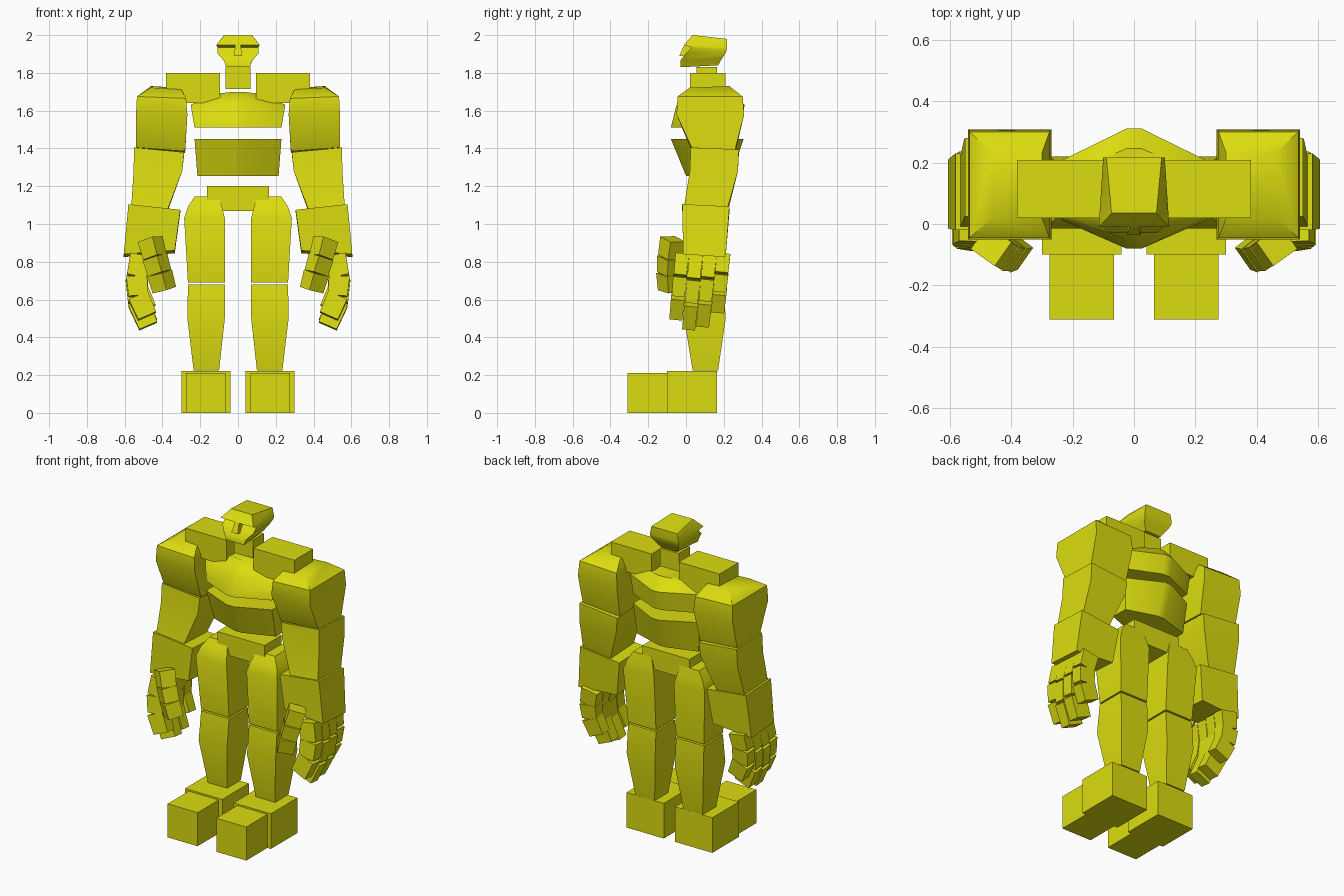
import bpy, math
from mathutils import Vector, Matrix

if "Cube" in bpy.data.objects:
    bpy.data.objects.remove(bpy.data.objects["Cube"])

yellow = bpy.data.materials.new("yellow")
yellow.diffuse_color = (0.72, 0.72, 0.005, 1)
yellow.use_nodes = True
yellow.node_tree.nodes["Principled BSDF"].inputs["Base Color"].default_value = yellow.diffuse_color


def finish(name, verts, faces, mirror):
    me = bpy.data.meshes.new(name)
    me.from_pydata(verts, [], faces)
    me.materials.append(yellow)
    ob = bpy.data.objects.new(name, me)
    bpy.context.collection.objects.link(ob)
    me.shade_smooth()
    me.set_sharp_from_angle(angle=math.radians(45))
    if mirror:
        ob.modifiers.new("mirror", 'MIRROR').use_mirror_merge = False
    return ob


def loft(name, rings, mirror=False):
    """Skin closed rings, listed from bottom to top, counter-clockwise."""
    n = len(rings[0])
    verts = [v for r in rings for v in r]
    faces = [tuple(reversed(range(n))), tuple(range(len(verts) - n, len(verts)))]
    for k in range(len(rings) - 1):
        for i in range(n):
            j = (i + 1) % n
            faces.append((k * n + i, k * n + j, (k + 1) * n + j, (k + 1) * n + i))
    return finish(name, verts, faces, mirror)


def rect(x0, x1, y0, y1, z, dx=0.0, dy=0.0):
    """Rectangle ring; dx and dy are height changes towards +x and the back."""
    return [(x0, y0, z), (x1, y0, z + dx), (x1, y1, z + dx + dy), (x0, y1, z + dy)]


def box(name, x0, x1, y0, y1, z0, z1, mirror=False):
    return loft(name, [rect(x0, x1, y0, y1, z0), rect(x0, x1, y0, y1, z1)], mirror)


def octo(x, front, back, side0, side1, z, c=0.025, drop=0.0):
    """Torso ring with a narrow front and back ridge."""
    s = z - drop
    return [(-c, front, z), (c, front, z), (x, side0, s), (x, side1, s),
            (c, back, z), (-c, back, z), (-x, side1, s), (-x, side0, s)]


def chain(name, path, width, depth, turn=0.0):
    """Jointed digit: one tapered block for each step of the path."""
    verts, faces = [], []
    for k, (a, b) in enumerate(zip(path, path[1:])):
        a, b = Vector(a), Vector(b)
        axis = (b - a).normalized()
        across = Matrix.Rotation(turn, 3, 'Z') @ Vector((1, 0, 0))
        across = (across - axis * across.dot(axis)).normalized()
        side = across.cross(axis)
        base = len(verts)
        for p, w in ((a, 0.5), (b, 0.47)):
            for u, v in ((-1, -1), (1, -1), (1, 1), (-1, 1)):
                verts.append(p + across * (u * w * width) + side * (v * w * depth))
        for f in ((3, 2, 1, 0), (4, 5, 6, 7), (0, 1, 5, 4),
                  (1, 2, 6, 5), (2, 3, 7, 6), (3, 0, 4, 7)):
            faces.append(tuple(base + i for i in f))
    return finish(name, verts, faces, True)


# Feet
box("heel", 0.04, 0.30, -0.10, 0.165, 0, 0.222, True)
box("toe", 0.065, 0.275, -0.31, -0.10, 0, 0.212, True)

# Legs
loft("shin", [rect(0.10, 0.235, 0.035, 0.17, 0.225),
              rect(0.07, 0.268, -0.01, 0.21, 0.50),
              rect(0.07, 0.265, 0.01, 0.20, 0.68)], True)
loft("thigh", [rect(0.07, 0.265, 0.01, 0.20, 0.69),
               rect(0.07, 0.285, -0.015, 0.22, 1.03),
               rect(0.085, 0.265, 0.01, 0.21, 1.09),
               rect(0.10, 0.23, 0.04, 0.20, 1.145)], True)

# Torso
box("pelvis", -0.165, 0.165, 0.03, 0.20, 1.07, 1.20)
loft("belly", [octo(0.215, 0.0, 0.24, 0.07, 0.18, 1.255),
               octo(0.23, -0.08, 0.305, 0.01, 0.20, 1.45)])
loft("chest", [octo(0.23, -0.08, 0.29, 0.01, 0.20, 1.51),
               octo(0.25, -0.05, 0.31, 0.03, 0.20, 1.63),
               octo(0.155, 0.03, 0.245, 0.07, 0.19, 1.70, drop=0.015)])
box("shoulder_block", 0.095, 0.38, 0.02, 0.208, 1.64, 1.80, True)
box("neck", -0.065, 0.065, 0.055, 0.165, 1.715, 1.83)

# Arms
loft("upper_arm", [rect(0.28, 0.54, 0.03, 0.26, 1.385, 0.02, -0.01),
                   rect(0.268, 0.54, -0.05, 0.308, 1.58),
                   rect(0.275, 0.535, -0.045, 0.30, 1.665, 0.01),
                   rect(0.30, 0.46, 0.02, 0.23, 1.712, 0.01, 0.008)], True)
loft("elbow", [rect(0.375, 0.565, -0.01, 0.22, 1.07, 0.025, -0.01),
               rect(0.295, 0.553, 0.02, 0.275, 1.28),
               rect(0.285, 0.55, 0.025, 0.28, 1.38, 0.025, -0.01)], True)
loft("forearm", [rect(0.335, 0.605, -0.015, 0.21, 0.86, -0.02, -0.015),
                 rect(0.305, 0.58, -0.02, 0.23, 1.075, 0.03, -0.012)], True)

# Fingers: the same bend scaled to each length
bend = ((0.515, 0.0), (0.54, 0.13), (0.53, 0.25), (0.475, 0.375))
for i, (y, size) in enumerate(((-0.02, 0.86), (0.053, 1.0), (0.126, 0.96), (0.198, 0.76))):
    path = [(0.515 + (x - 0.515) * size, y - 0.1 * d * size, 0.835 - d * size)
            for x, d in bend]
    chain("finger_%d" % (i + 1), path, 0.11, 0.073)

# Thumb
chain("thumb", [(0.465, -0.07, 0.92), (0.44, -0.085, 0.825),
                (0.415, -0.09, 0.74), (0.39, -0.085, 0.65)], 0.10, 0.095, math.radians(35))


# Head: narrow at the chin and crown, with a recessed eye band
def head_ring(f, yf, zf, b, yb, zb):
    return [(-f, yf, zf), (f, yf, zf), (b, yb, zb), (-b, yb, zb)]


loft("head", [head_ring(0.062, -0.03, 1.83, 0.055, 0.17, 1.84),
              head_ring(0.075, -0.03, 1.865, 0.08, 0.19, 1.875),
              head_ring(0.11, 0.0, 1.905, 0.095, 0.21, 1.905),
              head_ring(0.108, 0.03, 1.935, 0.10, 0.215, 1.92),
              head_ring(0.115, -0.01, 1.948, 0.10, 0.217, 1.93),
              head_ring(0.073, 0.035, 2.0, 0.09, 0.217, 1.98)])
loft("nose", [rect(-0.022, 0.022, -0.035, 0.04, 1.89),
              rect(-0.014, 0.014, -0.01, 0.04, 1.948)])
